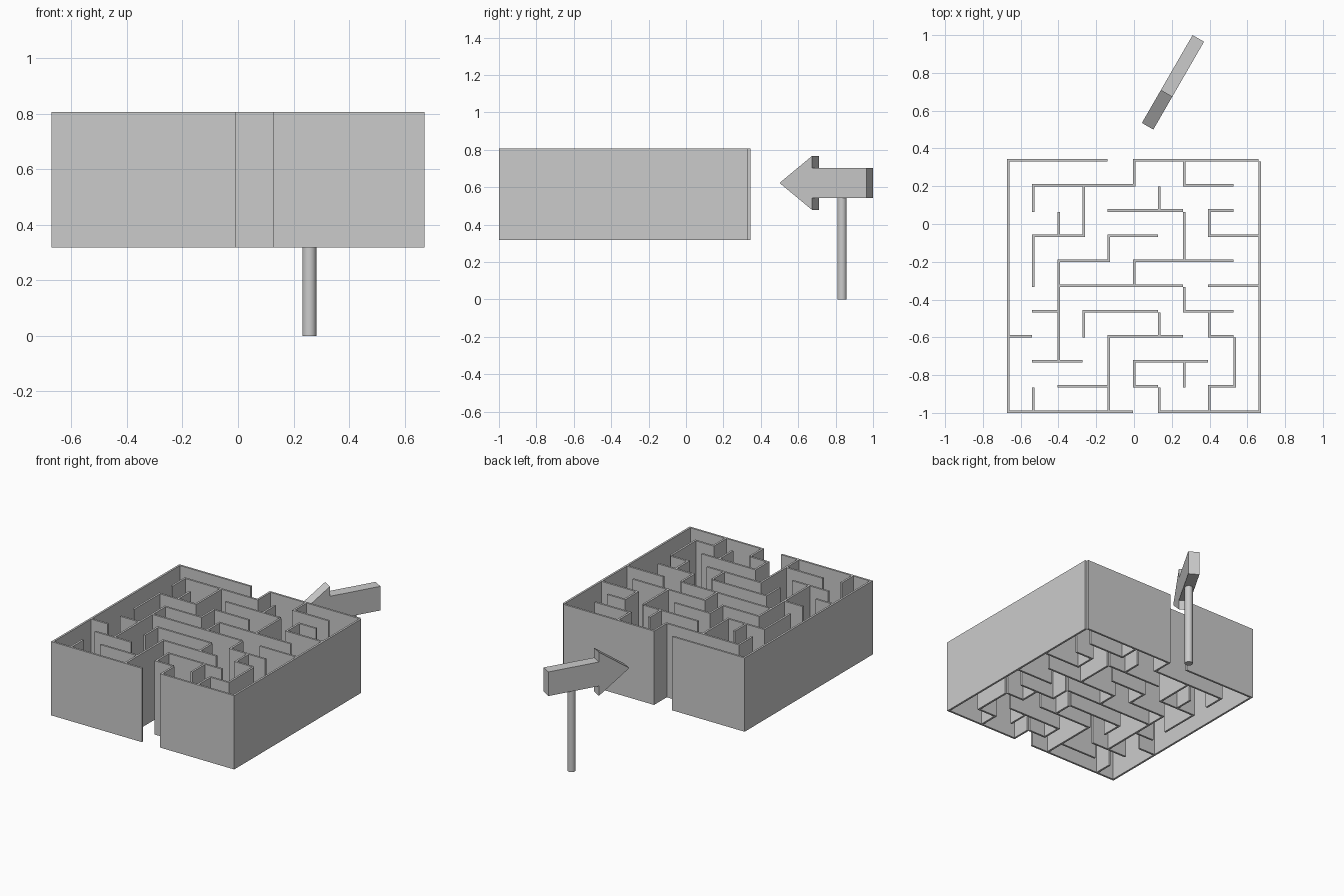
import bpy, bmesh, math
from mathutils import Matrix

if "Cube" in bpy.data.objects:
    bpy.data.objects.remove(bpy.data.objects["Cube"])

CELL, T = 0.1331, 0.0133          # maze cell size and wall thickness
X0, Y0 = -0.672, -1.0             # front left corner of the maze
Z0, Z1 = 0.318, 0.808             # wall bottom and top


def make_object(name, bm):
    bmesh.ops.recalc_face_normals(bm, faces=bm.faces)
    me = bpy.data.meshes.new(name)
    bm.to_mesh(me)
    bm.free()
    ob = bpy.data.objects.new(name, me)
    bpy.context.collection.objects.link(ob)
    return ob


def add_wall(bm, x, y, sx, sy):
    m = Matrix.Translation((x + sx / 2, y + sy / 2, (Z0 + Z1) / 2))
    bmesh.ops.create_cube(bm, size=1, matrix=m @ Matrix.Diagonal((sx, sy, Z1 - Z0, 1)))


# Maze walls: runs along x per grid row (from the back), runs along y per grid column
rows = ["0-4 5-10", "1-5 7-9", "4-7 8-9", "1-3 4-6 8-10", "2-4 5-9", "2-7 8-10",
        "1-2 3-6 7-9", "0-1 4-7 8-9", "1-3 5-8", "2-4 5-6 8-9", "0-5 6-10"]
cols = ["0-10", "1-2 3-5 9-10", "2-3 4-8", "1-3 6-7", "3-4 7-10", "0-1 4-5 8-9",
        "1-2 6-7 9-10", "0-1 2-4 5-6 8-9", "2-3 6-7 9-10", "7-9", "0-10"]
bm = bmesh.new()
for r, runs in enumerate(rows):
    for run in runs.split():
        a, b = map(int, run.split("-"))
        add_wall(bm, X0 + a * CELL, Y0 + (10 - r) * CELL, (b - a) * CELL, T)
for c, runs in enumerate(cols):
    for run in runs.split():
        a, b = map(int, run.split("-"))
        add_wall(bm, X0 + c * CELL, Y0 + (10 - b) * CELL, T, (b - a) * CELL)
make_object("maze_walls", bm)

# Arrow sign: flat outline (distance from tip, height), extruded and turned 60 degrees
outline = [(0, 0), (0.202, 0.145), (0.202, 0.08), (0.537, 0.08),
           (0.537, -0.08), (0.202, -0.08), (0.202, -0.145)]
W = 0.07
bm = bmesh.new()
face = bm.faces.new([bm.verts.new((u, -W / 2, v)) for u, v in outline])
ext = bmesh.ops.extrude_face_region(bm, geom=[face])
bmesh.ops.translate(bm, vec=(0, W, 0),
                    verts=[g for g in ext["geom"] if isinstance(g, bmesh.types.BMVert)])
arrow = make_object("arrow_sign", bm)
arrow.location = (0.072, 0.5175, 0.623)
arrow.rotation_euler.z = math.radians(60)

# Round post carrying the arrow
bpy.ops.mesh.primitive_cylinder_add(vertices=32, radius=0.025, depth=0.543,
                                    location=(0.257, 0.834, 0.2715))
bpy.context.object.name = "sign_post"
bpy.ops.object.shade_smooth_by_angle()
